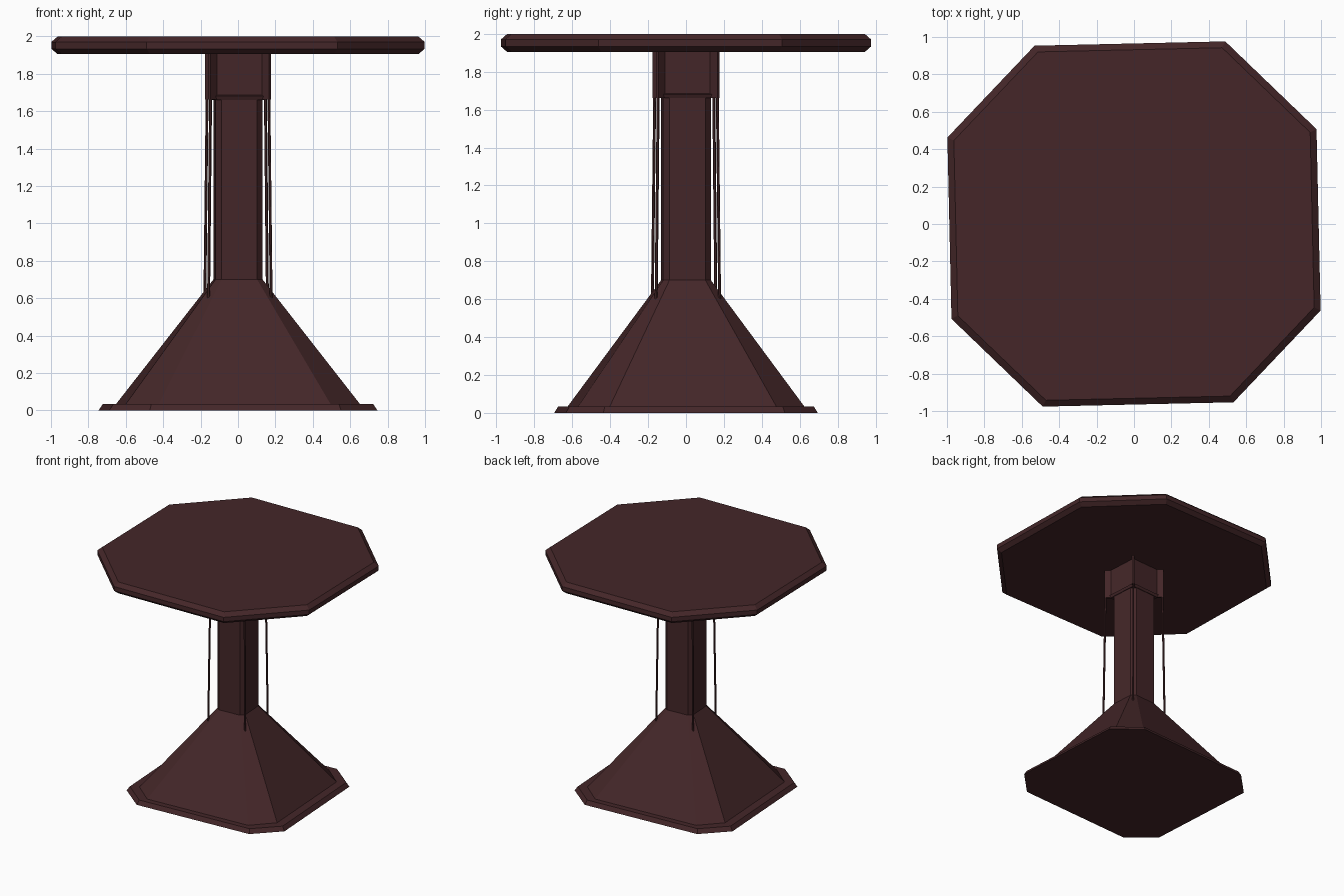
import bpy, bmesh, math
from mathutils import Matrix, Vector

if "Cube" in bpy.data.objects:
    bpy.data.objects.remove(bpy.data.objects["Cube"])

TURN = math.radians(3.4)       # base and column are twisted slightly
TOP_TURN = math.radians(1.3)   # so is the table top

wood = bpy.data.materials.new("dark_reddish_wood")
wood.diffuse_color = (0.058, 0.0195, 0.0215, 1)
wood.use_nodes = True
wood.node_tree.nodes["Principled BSDF"].inputs["Base Color"].default_value = wood.diffuse_color


def finish(name, bm, turn):
    bmesh.ops.recalc_face_normals(bm, faces=bm.faces)
    bmesh.ops.rotate(bm, verts=bm.verts, cent=(0, 0, 0), matrix=Matrix.Rotation(turn, 3, 'Z'))
    me = bpy.data.meshes.new(name)
    bm.to_mesh(me)
    bm.free()
    me.materials.append(wood)
    ob = bpy.data.objects.new(name, me)
    bpy.context.collection.objects.link(ob)
    return ob


def octagon(hx, hy, cx, cy):
    """Rectangle with cut corners: half sizes hx, hy; corners at (hx, cy), (cx, hy)."""
    return [(hx, -cy), (hx, cy), (cx, hy), (-cx, hy),
            (-hx, cy), (-hx, -cy), (-cx, -hy), (cx, -hy)]


def square(h):
    return [(h, -h), (h, h), (-h, h), (-h, -h)]


def loft(name, rings, turn):
    """Skin a stack of (z, outline) rings and cap both ends."""
    bm = bmesh.new()
    loops = [[bm.verts.new((x, y, z)) for x, y in pts] for z, pts in rings]
    n = len(loops[0])
    for a, b in zip(loops, loops[1:]):
        for i in range(n):
            j = (i + 1) % n
            bm.faces.new((a[i], a[j], b[j], b[i]))
    bm.faces.new(loops[0][::-1])
    bm.faces.new(loops[-1])
    return finish(name, bm, turn)


# table top with bevelled rim
def top_ring(inset):
    k = 1 - inset / 0.98
    return octagon(0.987 * k, 0.965 * k, 0.51 * k, 0.485 * k)


loft("table_top", [(1.905, top_ring(0.032)), (1.933, top_ring(0)),
                   (1.970, top_ring(0)), (2.0, top_ring(0.034))], TOP_TURN)

# foot plate
loft("foot_plate", [(0, octagon(0.718, 0.666, 0.512, 0.48)),
                    (0.035, octagon(0.695, 0.645, 0.502, 0.47))], TURN)

# sloping pedestal
COL = octagon(0.126, 0.126, 0.095, 0.095)
loft("pedestal", [(0.034, octagon(0.627, 0.598, 0.46, 0.44)), (0.70, COL)], TURN)

# column
loft("column", [(0.69, COL), (1.70, COL)], TURN)

# collar under the top, with a small skirt
loft("collar", [(1.66, square(0.131)), (1.68, square(0.14)),
                (1.685, square(0.131)), (1.906, square(0.131))], TURN)

# four corner brackets and the thin rods hanging from them
for i, side in enumerate(("back_right", "back_left", "front_left", "front_right")):
    ang = math.radians(45 + 90 * i) + TURN
    bm = bmesh.new()
    bmesh.ops.create_cube(bm, size=1)
    bmesh.ops.scale(bm, vec=(0.08, 0.016, 0.245), verts=bm.verts)
    bmesh.ops.translate(bm, vec=(0.189, 0, 1.7835), verts=bm.verts)
    finish("bracket_" + side, bm, ang)

    a, b = Vector((0.237, 0, 0.60)), Vector((0.221, 0, 1.67))
    bm = bmesh.new()
    bmesh.ops.create_cone(bm, cap_ends=True, segments=6, radius1=0.008, radius2=0.008,
                          depth=(b - a).length)
    rot = (b - a).to_track_quat('Z', 'Y').to_matrix().to_4x4()
    bm.transform(Matrix.Translation((a + b) / 2) @ rot)
    finish("rod_" + side, bm, ang)
